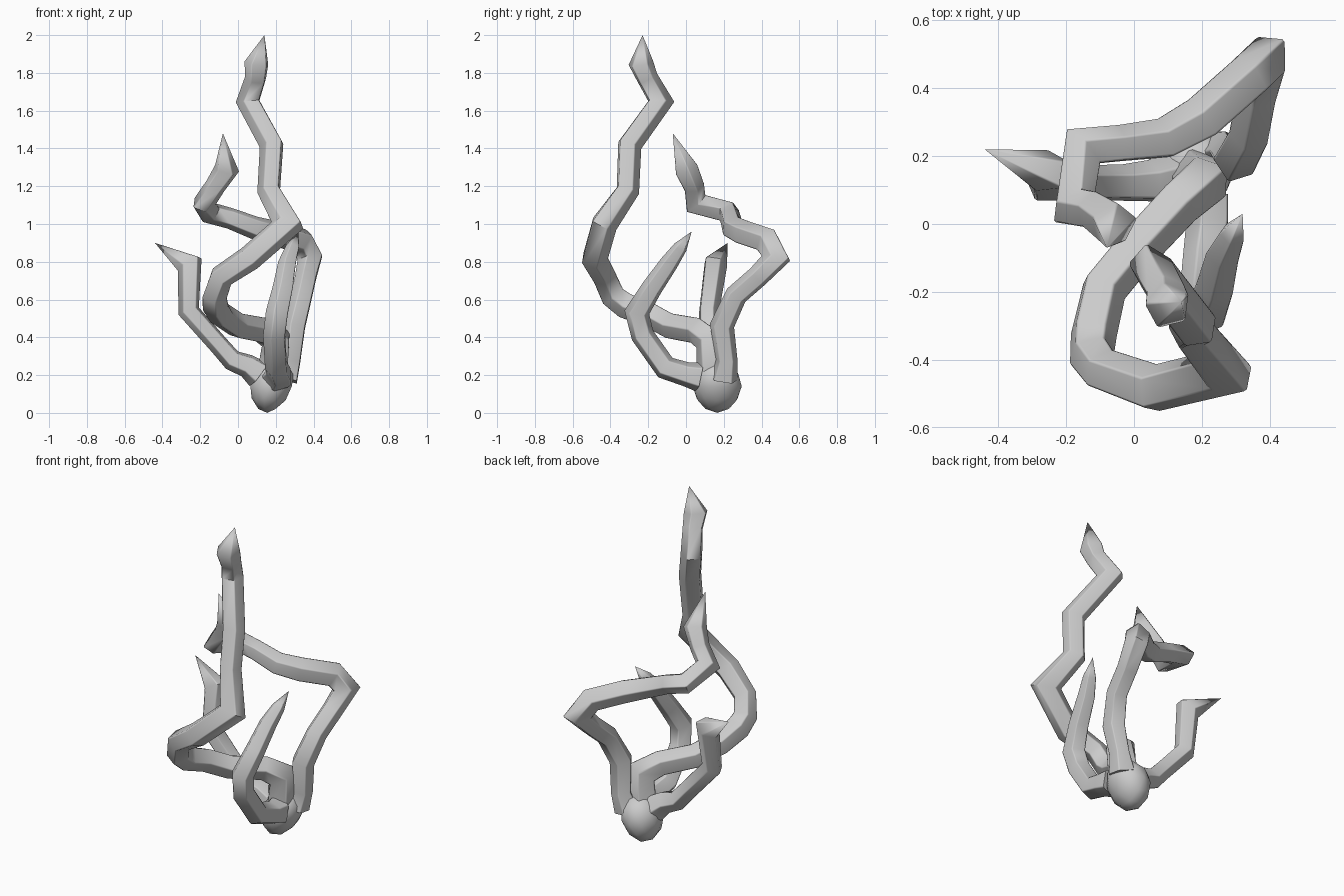
import bpy, bmesh, math
from mathutils import Vector, Matrix

cube = bpy.data.objects.get("Cube")
if cube:
    bpy.data.objects.remove(cube)

grey = bpy.data.materials.new("matte_grey")
grey.use_nodes = True
COLOUR = (0.6, 0.6, 0.6, 1)
grey.diffuse_color = COLOUR
grey.node_tree.nodes["Principled BSDF"].inputs["Base Color"].default_value = COLOUR

# Five-sided section with narrow softened corners
SECTION = [math.tau * (k + 0.5) / 5 + d for k in range(5) for d in (-0.08, 0.08)]
SIDES = len(SECTION)


def finish(bm, name):
    bmesh.ops.recalc_face_normals(bm, faces=bm.faces)
    mesh = bpy.data.meshes.new(name)
    bm.to_mesh(mesh)
    bm.free()
    mesh.materials.append(grey)
    obj = bpy.data.objects.new(name, mesh)
    bpy.context.collection.objects.link(obj)
    bpy.ops.object.select_all(action='DESELECT')
    obj.select_set(True)
    bpy.context.view_layer.objects.active = obj
    bpy.ops.object.shade_smooth_by_angle(angle=math.radians(62))
    return obj


def tendril(name, path, tip):
    """Faceted tube through (x, y, z, radius) points, mitred at bends, ending in a spike."""
    bm = bmesh.new()
    pts = [Vector(p[:3]) for p in path] + [Vector(tip)]
    rings, side, last = [], Vector((1, 0, 0)), None
    for i, p in enumerate(path):
        ahead = (pts[i + 1] - pts[i]).normalized()
        back = (pts[i] - pts[i - 1]).normalized() if i else ahead
        axis = (ahead + back).normalized()
        if last is not None:
            side = last.rotation_difference(axis) @ side
        side = (side - axis * side.dot(axis)).normalized()
        last = axis
        # stretch the ring across the bend so the tube keeps its width
        bend = ahead - back
        mitre = min(1.25, 1 / max(0.3, axis.dot(ahead)))
        stretch = (Matrix.Scale(mitre, 3, bend.normalized())
                   if bend.length > 0.01 else Matrix.Identity(3))
        other = axis.cross(side)
        rings.append([bm.verts.new(pts[i] + stretch @ (
            (side * math.cos(a) + other * math.sin(a)) * p[3])) for a in SECTION])
    for r, s in zip(rings, rings[1:]):
        for k in range(SIDES):
            n = (k + 1) % SIDES
            bm.faces.new((r[k], r[n], s[n], s[k]))
    bm.faces.new(rings[0])
    point = bm.verts.new(tip)
    for k in range(SIDES):
        bm.faces.new((rings[-1][k], rings[-1][(k + 1) % SIDES], point))
    obj = finish(bm, name)
    # keep the broad facets flat and let only the corners blend
    soft = obj.modifiers.new("flat_facets", 'WEIGHTED_NORMAL')
    soft.keep_sharp = True
    return obj


# Bulb where all tendrils meet, widening and leaning left as it rises
bm = bmesh.new()
bmesh.ops.create_icosphere(bm, subdivisions=2, radius=1)
for v in bm.verts:
    x, y, z = v.co
    v.co = (0.175 + 0.115 * x * (1 + 0.2 * z) + 0.02 * z,
            0.165 + 0.13 * y * (1 + 0.05 * z),
            0.14 + 0.14 * z)
finish(bm, "root_bulb")

# Tall tendril that sweeps forward, then climbs
tendril("tall_tendril", [
    (0.19, 0.14, 0.23, 0.085), (0.205, 0.125, 0.385, 0.075), (0.13, 0.06, 0.435, 0.07),
    (0.0, -0.08, 0.46, 0.068), (-0.09, -0.19, 0.52, 0.068), (-0.12, -0.32, 0.57, 0.07),
    (-0.125, -0.385, 0.62, 0.066), (-0.09, -0.43, 0.72, 0.064), (0.06, -0.485, 0.82, 0.07),
    (0.265, -0.435, 1.0, 0.072), (0.165, -0.31, 1.18, 0.062), (0.18, -0.30, 1.42, 0.064),
    (0.055, -0.135, 1.65, 0.062), (0.095, -0.205, 1.77, 0.058),
    (0.10, -0.24, 1.85, 0.066)], (0.14, -0.23, 2.0))

# Rear tendril that bends back, then runs across to the right
tendril("rear_tendril", [
    (0.25, 0.2, 0.18, 0.075), (0.28, 0.215, 0.28, 0.058), (0.30, 0.19, 0.46, 0.064),
    (0.34, 0.265, 0.62, 0.06), (0.362, 0.38, 0.72, 0.06), (0.385, 0.48, 0.82, 0.067),
    (0.335, 0.43, 0.91, 0.068), (0.20, 0.31, 0.95, 0.068), (0.09, 0.25, 0.98, 0.062),
    (-0.04, 0.235, 1.03, 0.057), (-0.15, 0.225, 1.06, 0.058), (-0.18, 0.05, 1.11, 0.058),
    (-0.12, 0.04, 1.20, 0.056), (-0.06, 0.0, 1.29, 0.064)], (-0.08, -0.07, 1.48))

# Short tendril on the right
tendril("right_tendril", [
    (0.11, 0.135, 0.205, 0.08), (0.05, 0.125, 0.25, 0.064), (-0.03, 0.12, 0.28, 0.056),
    (-0.10, 0.12, 0.36, 0.054), (-0.26, 0.12, 0.54, 0.055),
    (-0.255, 0.155, 0.79, 0.064)], (-0.44, 0.22, 0.9))

# Short tendril curling out at the front
tendril("front_tendril", [
    (0.21, 0.07, 0.19, 0.08), (0.22, 0.0, 0.205, 0.066), (0.205, -0.11, 0.24, 0.062),
    (0.195, -0.23, 0.41, 0.062), (0.21, -0.26, 0.53, 0.063), (0.24, -0.18, 0.66, 0.057),
    (0.262, -0.09, 0.79, 0.05), (0.29, -0.03, 0.875, 0.038)], (0.32, 0.03, 0.96))
